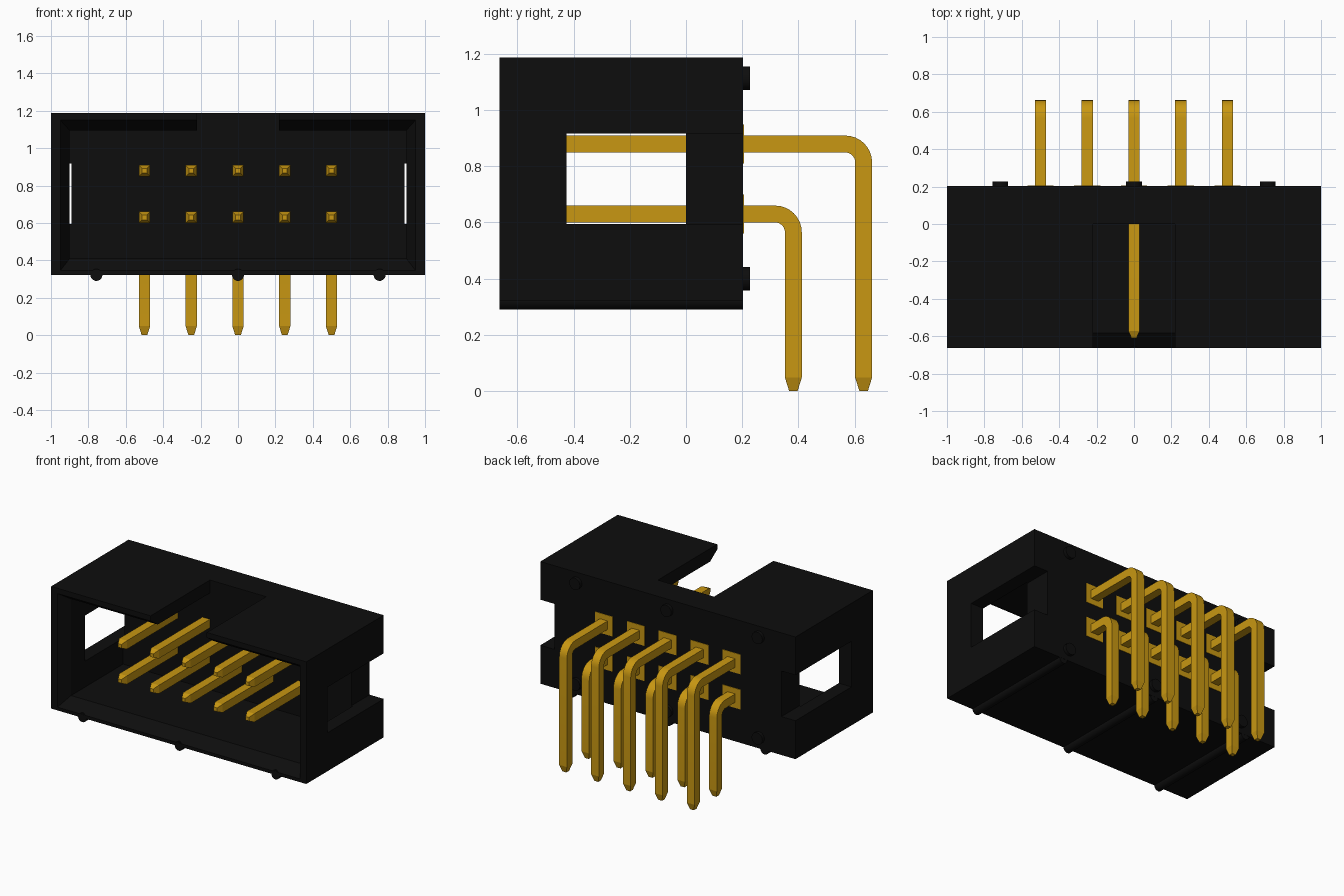
import bpy, bmesh, math
from mathutils import Vector

if "Cube" in bpy.data.objects:
    bpy.data.objects.remove(bpy.data.objects["Cube"])


def material(name, rgb):
    m = bpy.data.materials.new(name)
    m.diffuse_color = (*rgb, 1)
    m.use_nodes = True
    m.node_tree.nodes["Principled BSDF"].inputs["Base Color"].default_value = m.diffuse_color
    return m


BLACK = material("black plastic", (0.004, 0.004, 0.004))
GOLD = material("gold metal", (0.58, 0.31, 0.006))


def loft(name, rings, mat):
    """Closed solid through a series of matching rings of points."""
    bm = bmesh.new()
    loops = [[bm.verts.new(p) for p in r] for r in rings]
    n = len(loops[0])
    for a, b in zip(loops, loops[1:]):
        for i in range(n):
            j = (i + 1) % n
            bm.faces.new((a[i], a[j], b[j], b[i]))
    bm.faces.new(loops[0])
    bm.faces.new(loops[-1])
    bmesh.ops.recalc_face_normals(bm, faces=bm.faces)
    me = bpy.data.meshes.new(name)
    bm.to_mesh(me)
    bm.free()
    ob = bpy.data.objects.new(name, me)
    bpy.context.collection.objects.link(ob)
    me.materials.append(mat)
    return ob


def rect(y, x0, x1, z0, z1):
    return [(x0, y, z0), (x1, y, z0), (x1, y, z1), (x0, y, z1)]


def box(name, x0, x1, y0, y1, z0, z1, mat=BLACK):
    return loft(name, [rect(y0, x0, x1, z0, z1), rect(y1, x0, x1, z0, z1)], mat)


def rod(name, x, z, r, y0, y1, n):
    """Round bar along y."""
    ring = lambda y: [(x + r * math.cos(2 * math.pi * i / n), y,
                       z + r * math.sin(2 * math.pi * i / n)) for i in range(n)]
    ob = loft(name, [ring(y0), ring(y1)], BLACK)
    bpy.ops.object.select_all(action='DESELECT')
    ob.select_set(True)
    bpy.context.view_layer.objects.active = ob
    bpy.ops.object.shade_smooth_by_angle()
    return ob


def cut(target, cutter):
    mod = target.modifiers.new("cut", 'BOOLEAN')
    mod.operation = 'DIFFERENCE'
    mod.solver = 'EXACT'
    mod.object = cutter
    bpy.context.view_layer.objects.active = target
    bpy.ops.object.modifier_apply(modifier=mod.name)
    bpy.data.objects.remove(cutter)


FRONT, BACK, BOTTOM, TOP = -0.664, 0.203, 0.322, 1.187

# shrouded housing: open front with chamfered mouth, key slot, side windows
housing = box("housing", -1, 1, FRONT, BACK, BOTTOM, TOP)
mouth = (-0.95, 0.95, 0.345, 1.15)
inner = (-0.90, 0.90, 0.41, 1.095)
cut(housing, loft("cavity_cutter", [rect(-0.75, *mouth), rect(FRONT, *mouth),
                                    rect(-0.584, *inner), rect(0, *inner)], BLACK))
cut(housing, box("key_slot_cutter", -0.22, 0.22, -0.8, 0.0, 1.0, 1.3))
for s in (-1, 1):
    x0, x1 = sorted((s * 0.89, s * 1.1))
    cut(housing, box("side_window_cutter", x0, x1, -0.425, 0.3, 0.594, 0.917))

# ribs under the housing and stand-off nubs on its back
for x in (-0.757, 0, 0.757):
    rod("bottom_rib", x, 0.322, 0.032, FRONT + 0.001, BACK - 0.001, 20)
for x in (-0.715, 0, 0.715):
    for z in (0.40, 1.113):
        rod("back_nub", x, z, 0.042, BACK - 0.02, BACK + 0.024, 20)


def pin(x, z, y_leg):
    """Square wire: tapered front tip, rounded bend, tapered foot."""
    h, r = 0.03, 0.065
    path = [(-0.61, z, 0, 0.013), (-0.572, z, 0, h)]
    for i in range(9):
        a = math.pi / 2 * i / 8
        path.append((y_leg - r + r * math.sin(a), z - r + r * math.cos(a), a, h))
    path += [(y_leg, 0.048, math.pi / 2, h), (y_leg, 0, math.pi / 2, 0.015)]
    rings = []
    for y, zz, a, w in path:
        c, n = Vector((x, y, zz)), Vector((0, math.sin(a), math.cos(a)))
        side = Vector((1, 0, 0))
        rings.append([c + side * w * i + n * w * j
                      for i, j in ((-1, -1), (1, -1), (1, 1), (-1, 1))])
    ob = loft("pin", rings, GOLD)
    bpy.ops.object.select_all(action='DESELECT')
    ob.select_set(True)
    bpy.context.view_layer.objects.active = ob
    bpy.ops.object.shade_smooth_by_angle(angle=math.radians(15))


# two rows of five bent pins, each with a gold collar at the back wall
for i in range(5):
    x = (i - 2) * 0.25
    for z, y_leg in ((0.63, 0.382), (0.879, 0.632)):
        pin(x, z, y_leg)
        box("pin_collar", x - 0.07, x + 0.07, BACK - 0.004, BACK + 0.003,
            z - 0.07, z + 0.07, GOLD)
